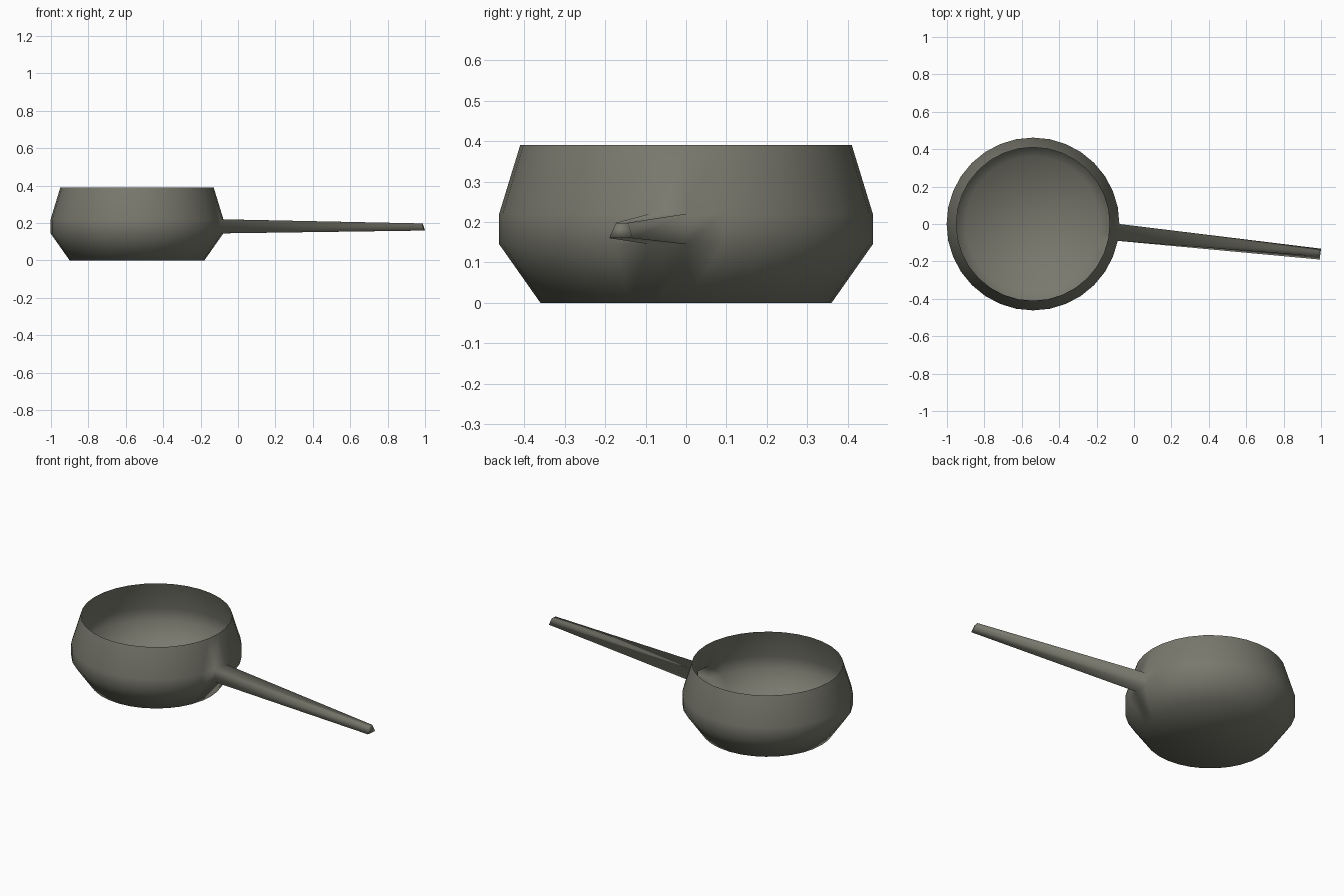
import bpy, bmesh, math

if "Cube" in bpy.data.objects:
    bpy.data.objects.remove(bpy.data.objects["Cube"])

CX, N = -0.54, 32
PROFILE = [(0.36, 0.0), (0.462, 0.145), (0.462, 0.22), (0.41, 0.39)]

bm = bmesh.new()

# bowl: lathed thin shell with a flat bottom
rings = []
for r, z in PROFILE:
    rings.append([bm.verts.new((CX + r * math.cos(2 * math.pi * i / N),
                                r * math.sin(2 * math.pi * i / N), z)) for i in range(N)])
bm.faces.new(rings[0][::-1])
handle_face = None
for k in range(len(rings) - 1):
    a, b = rings[k], rings[k + 1]
    for i in range(N):
        j = (i + 1) % N
        f = bm.faces.new((a[i], a[j], b[j], b[i]))
        if k == 1 and i == N - 1:
            handle_face = f

# handle: one wall face drawn out into a tapering bar, open to the bowl
base = list(handle_face.verts)
bm.faces.remove(handle_face)
tip = [bm.verts.new(p) for p in ((0.993, -0.190, 0.160), (1.0, -0.132, 0.160),
                                 (0.988, -0.143, 0.198), (0.984, -0.173, 0.198))]
for i in range(4):
    j = (i + 1) % 4
    # start each quad one corner on, so it splits along the other diagonal
    bm.faces.new((base[j], tip[j], tip[i], base[i]))
bm.faces.new(tip)

for f in bm.faces:
    f.smooth = True
me = bpy.data.meshes.new("saucepan")
bm.to_mesh(me)
bm.free()
ob = bpy.data.objects.new("saucepan", me)
bpy.context.collection.objects.link(ob)

# dark olive-grey metal
mat = bpy.data.materials.new("dark_metal")
mat.diffuse_color = (0.19, 0.19, 0.155, 1)
mat.use_nodes = True
mat.node_tree.nodes["Principled BSDF"].inputs["Base Color"].default_value = mat.diffuse_color
me.materials.append(mat)
